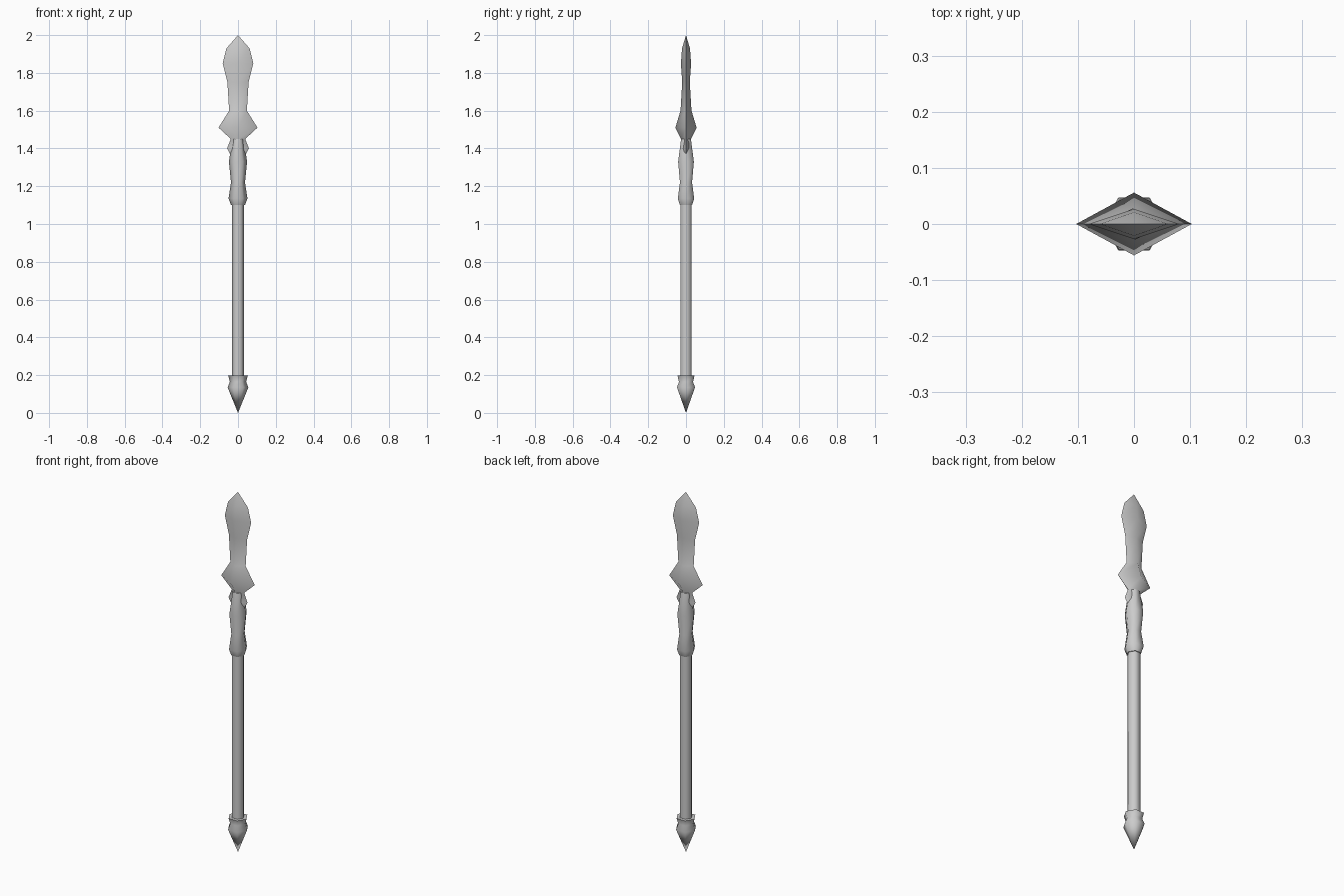
import bpy, bmesh, math

if "Cube" in bpy.data.objects:
    bpy.data.objects.remove(bpy.data.objects["Cube"])


def loft(name, sides, profile):
    """Stack polygon rings (z, x radius, y radius); zero-radius rings become tips."""
    bm = bmesh.new()
    rings = []
    for z, rx, ry in profile:
        if rx == 0:
            rings.append([bm.verts.new((0, 0, z))])
        else:
            angles = [2 * math.pi * i / sides for i in range(sides)]
            rings.append([bm.verts.new((rx * math.cos(a), ry * math.sin(a), z)) for a in angles])
    for low, high in zip(rings, rings[1:]):
        for i in range(sides):
            j = (i + 1) % sides
            if len(low) == 1:
                bm.faces.new((low[0], high[j], high[i]))
            elif len(high) == 1:
                bm.faces.new((low[i], low[j], high[0]))
            else:
                bm.faces.new((low[i], low[j], high[j], high[i]))
    if len(rings[0]) > 1:
        bm.faces.new(rings[0][::-1])
    if len(rings[-1]) > 1:
        bm.faces.new(rings[-1])
    bmesh.ops.recalc_face_normals(bm, faces=bm.faces)
    mesh = bpy.data.meshes.new(name)
    bm.to_mesh(mesh)
    bm.free()
    obj = bpy.data.objects.new(name, mesh)
    bpy.context.collection.objects.link(obj)
    bpy.ops.object.select_all(action='DESELECT')
    obj.select_set(True)
    bpy.context.view_layer.objects.active = obj
    bpy.ops.object.shade_smooth_by_angle(angle=math.radians(62))
    return obj


def hexagonal(name, profile):
    return loft(name, 6, [(z, r, r) for z, r in profile])


# Pointed butt cap
hexagonal("butt_spike", [(0, 0), (0.135, 0.055), (0.165, 0.043), (0.197, 0.052)])

# Plain hexagonal shaft
hexagonal("shaft", [(0.17, 0.033), (1.12, 0.033)])

# Waisted socket between shaft and blade
hexagonal("socket", [(1.10, 0.037), (1.135, 0.050), (1.22, 0.037),
                     (1.33, 0.048), (1.45, 0.030)])

# Diamond-section blade with small collar and flared guard
loft("blade", 4, [(1.36, 0.036, 0.025), (1.40, 0.058, 0.030), (1.45, 0.038, 0.026),
                  (1.51, 0.103, 0.056), (1.60, 0.047, 0.029), (1.75, 0.056, 0.020),
                  (1.85, 0.081, 0.027), (1.93, 0.061, 0.021), (2.0, 0, 0)])
